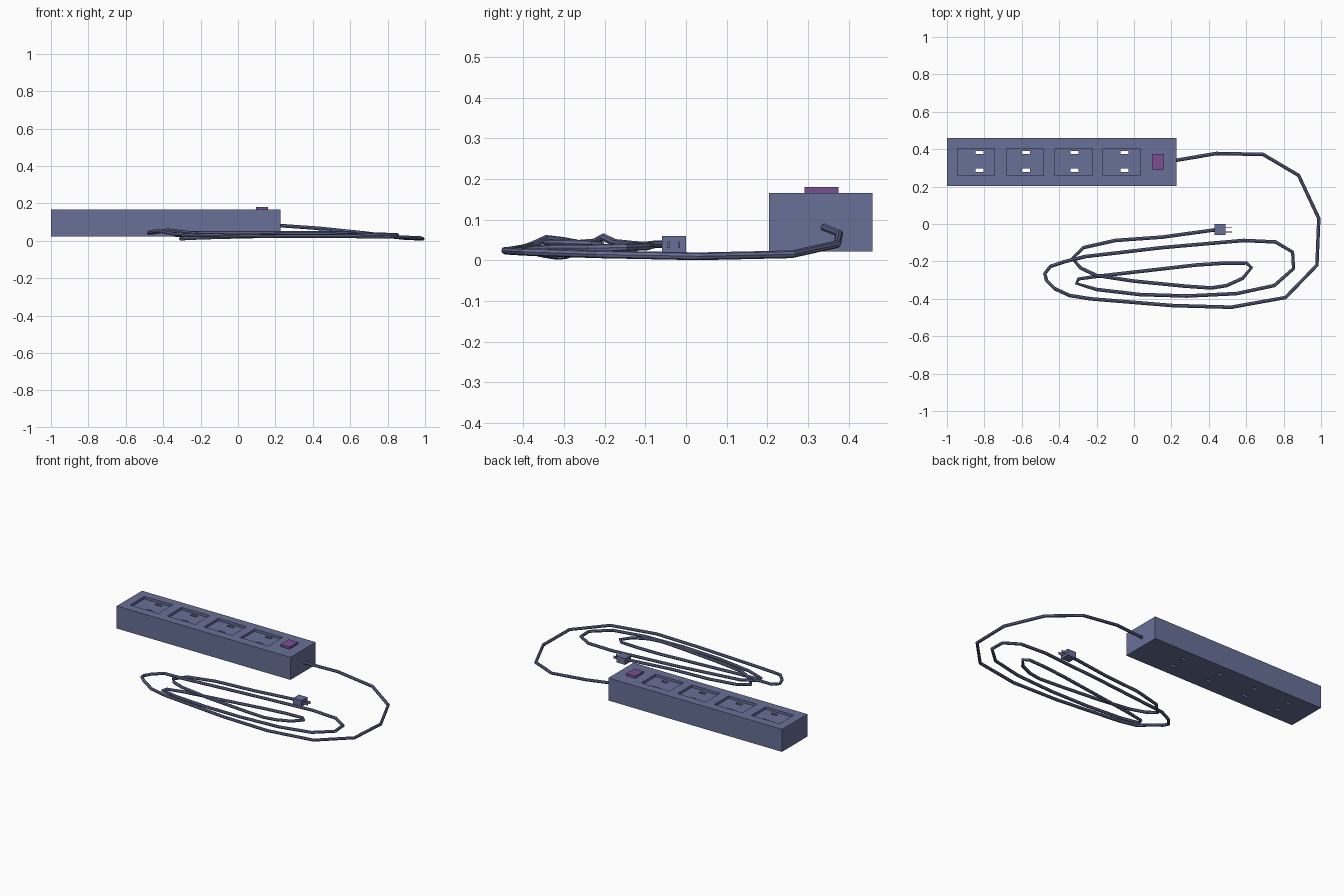
import bpy, bmesh
from mathutils import Vector


def material(name, rgb):
    m = bpy.data.materials.new(name)
    m.diffuse_color = (*rgb, 1)
    return m


SLATE = material("slate", (0.14, 0.16, 0.31))
PURPLE = material("purple", (0.19, 0.08, 0.30))


def boxes(name, extents, mat=None):
    """One mesh object from (x0, x1, y0, y1, z0, z1) boxes."""
    bm = bmesh.new()
    for x0, x1, y0, y1, z0, z1 in extents:
        verts = bmesh.ops.create_cube(bm, size=1)["verts"]
        size = Vector((x1 - x0, y1 - y0, z1 - z0))
        mid = Vector((x0 + x1, y0 + y1, z0 + z1)) / 2
        for v in verts:
            v.co = v.co * size + mid
    mesh = bpy.data.meshes.new(name)
    bm.to_mesh(mesh)
    bm.free()
    ob = bpy.data.objects.new(name, mesh)
    bpy.context.collection.objects.link(ob)
    if mat:
        mesh.materials.append(mat)
    return ob


def cut(target, cutter):
    cutter.hide_render = True
    mod = target.modifiers.new("cut", 'BOOLEAN')
    mod.operation = 'DIFFERENCE'
    mod.solver = 'EXACT'
    mod.object = cutter
    bpy.context.view_layer.objects.active = target
    bpy.ops.object.modifier_apply(modifier=mod.name)
    bpy.data.objects.remove(cutter)


# Strip housing with four socket recesses and through slots
housing = boxes("housing", [(-1, 0.228, 0.204, 0.459, 0.022, 0.166)], SLATE)
recess_x = [-0.944, -0.682, -0.422, -0.166]
slot_x = [-0.826, -0.577, -0.318, -0.051]
cut(housing, boxes("recess_cutter",
                   [(x, x + 0.199, 0.26, 0.404, 0.150, 0.3) for x in recess_x]))
cut(housing, boxes("slot_cutter",
                   [(x - 0.021, x + 0.021, y - 0.009, y + 0.009, -0.1, 0.3)
                    for x in slot_x for y in (0.287, 0.382)]))

# Power switch
boxes("switch", [(0.096, 0.160, 0.292, 0.375, 0.155, 0.180)], PURPLE)

# Cable: lead and outer turn, middle turn, inner turn back to the plug
outer = [(0.21, 0.338, 0.082), (0.44, 0.377, 0.066), (0.69, 0.372, 0.04),
         (0.88, 0.26, 0.015), (0.988, 0.03, 0.01), (0.978, -0.22, 0.015),
         (0.81, -0.393, 0.021), (0.52, -0.445, 0.024), (0.206, -0.436, 0.024),
         (-0.233, -0.40, 0.03), (-0.345, -0.382, 0.036), (-0.425, -0.345, 0.053),
         (-0.468, -0.302, 0.048), (-0.477, -0.265, 0.041), (-0.447, -0.227, 0.044),
         (-0.377, -0.203, 0.057)]
middle = [(-0.26, -0.174, 0.043), (0.152, -0.126, 0.038), (0.586, -0.088, 0.036),
          (0.757, -0.096, 0.034), (0.848, -0.15, 0.032), (0.853, -0.238, 0.03),
          (0.75, -0.329, 0.03), (0.548, -0.372, 0.028), (0.281, -0.385, 0.026),
          (0.03, -0.377, 0.022), (-0.2, -0.35, 0.016), (-0.307, -0.318, 0.011),
          (-0.297, -0.294, 0.013), (-0.2, -0.28, 0.018)]
inner = [(0.334, -0.219, 0.03), (0.489, -0.209, 0.035), (0.602, -0.209, 0.038),
         (0.628, -0.233, 0.04), (0.58, -0.291, 0.042), (0.495, -0.329, 0.043),
         (0.414, -0.342, 0.043), (0.27, -0.332, 0.043), (-0.003, -0.305, 0.042),
         (-0.2, -0.275, 0.042), (-0.286, -0.235, 0.036), (-0.329, -0.184, 0.028),
         (-0.27, -0.126, 0.034), (-0.1, -0.088, 0.038), (0.152, -0.07, 0.04),
         (0.45, -0.029, 0.04)]
path = outer + middle + inner
curve = bpy.data.curves.new("cable", 'CURVE')
curve.dimensions = '3D'
curve.twist_mode = 'Z_UP'
curve.bevel_depth = 0.0095
curve.bevel_resolution = 2
curve.use_fill_caps = True
spline = curve.splines.new('POLY')
spline.points.add(len(path) - 1)
for p, co in zip(spline.points, path):
    p.co = (*co, 1)
    p.radius = 1
spline.use_smooth = False
curve.materials.append(SLATE)
cable = bpy.data.objects.new("cable", curve)
bpy.context.collection.objects.link(cable)
bpy.context.view_layer.objects.active = cable
cable.select_set(True)
bpy.ops.object.convert(target='MESH')

# Plug body and its two blades
boxes("plug", [(0.430, 0.490, -0.059, 0.0, 0.02, 0.06)], SLATE)
boxes("plug_blades", [(0.485, 0.523, y - 0.002, y + 0.002, 0.031, 0.047)
                      for y in (-0.043, -0.017)], SLATE)
